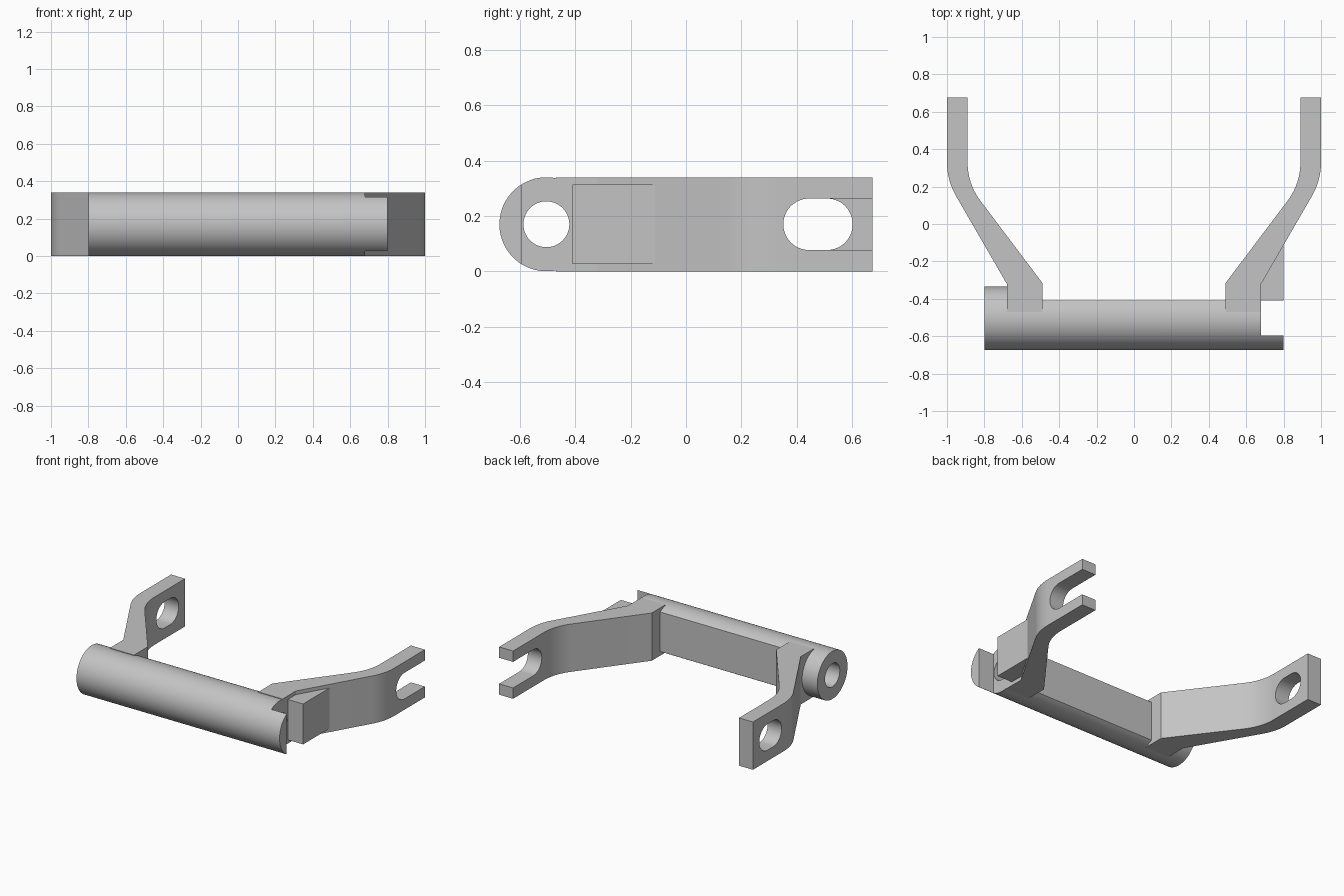
import bpy
import bmesh
from math import sin, cos, pi, radians
from mathutils import Vector

cube = bpy.data.objects.get("Cube")
if cube:
    bpy.data.objects.remove(cube, do_unlink=True)

H = 0.34            # full height
MID = H / 2
BAR_Y = -0.505      # bar axis
BORE_R = 0.083
SLOT_R = 0.093

steel = bpy.data.materials.new("grey_metal")
steel.use_nodes = True
steel.diffuse_color = (0.55, 0.55, 0.55, 1)
steel.node_tree.nodes["Principled BSDF"].inputs["Base Color"].default_value = (0.55, 0.55, 0.55, 1)


def prism(name, points, depth):
    """Solid swept from a planar loop of 3D points along a vector."""
    bm = bmesh.new()
    face = bm.faces.new([bm.verts.new(p) for p in points])
    moved = bmesh.ops.extrude_face_region(bm, geom=[face])["geom"]
    verts = [v for v in moved if isinstance(v, bmesh.types.BMVert)]
    bmesh.ops.translate(bm, verts=verts, vec=Vector(depth))
    bmesh.ops.recalc_face_normals(bm, faces=bm.faces)
    mesh = bpy.data.meshes.new(name)
    bm.to_mesh(mesh)
    bm.free()
    mesh.materials.append(steel)
    ob = bpy.data.objects.new(name, mesh)
    bpy.context.collection.objects.link(ob)
    return ob


def plan(name, pts, z0, z1):
    return prism(name, [(x, y, z0) for x, y in pts], (0, 0, z1 - z0))


def box(name, x0, x1, y0, y1, z0, z1):
    return plan(name, [(x0, y0), (x1, y0), (x1, y1), (x0, y1)], z0, z1)


def stadium(name, x0, x1, ya, yb, r, n=32):
    """Round-ended solid along x; a cylinder when ya equals yb."""
    pts = []
    for i in range(2 * n):
        a = -pi / 2 + pi * (i + 0.5) / n
        pts.append((x0, (yb if i < n else ya) + r * cos(a), MID + r * sin(a)))
    return prism(name, pts, (x1 - x0, 0, 0))


def combine(target, other, operation):
    mod = target.modifiers.new(operation.lower(), 'BOOLEAN')
    mod.operation = operation
    mod.solver = 'EXACT'
    mod.object = other
    bpy.context.view_layer.objects.active = target
    bpy.ops.object.modifier_apply(modifier=mod.name)
    bpy.data.objects.remove(other, do_unlink=True)


def bend(x, y, r, angle, n=10):
    """Arc that turns from straight back towards the middle."""
    return [(x - r + r * cos(a), y - r * sin(a))
            for a in (radians(angle) * i / n for i in range(n + 1))]


def arm(name, side):
    outer = bend(1.0, 0.33, 0.36, 30)
    inner = bend(0.89, 0.33, 0.343, 37)
    pts = [(0.68, -0.47), (0.68, -0.32)] + outer[::-1] + [(1.0, 0.675), (0.89, 0.675)]
    pts += inner + [(0.49, -0.315), (0.49, -0.47)]
    return plan(name, [(side * x, y) for x, y in pts], 0, H)


# Round cross bar, flattened behind and notched at the left end
bracket = stadium("yoke_bracket", -0.8, 0.8, BAR_Y, BAR_Y, MID)
combine(bracket, box("flat_cutter", -0.6, 1, -0.41, 0, -1, 1), 'DIFFERENCE')
combine(bracket, box("notch_cutter", 0.68, 1, -0.595, 0, -1, 1), 'DIFFERENCE')

# Bent arms: closed slot on the right, open fork on the left
for side, label, slot_end in ((-1, "right", 0.51), (1, "left", 1.0)):
    piece = arm(label + "_arm", side)
    x0, x1 = sorted((side * 0.7, side * 1.2))
    combine(piece, stadium("slot_cutter", x0, x1, 0.445, slot_end, SLOT_R), 'DIFFERENCE')
    combine(bracket, piece, 'UNION')

# Stop block in the angle of the left arm
block = [(0.62, -0.41), (0.8, -0.41), (0.8, -0.03), (0.62, -0.25)]
combine(bracket, plan("stop_block", block, 0.026, 0.314), 'UNION')

# Bore along the bar
combine(bracket, stadium("bore_cutter", -1.2, 1.2, BAR_Y, BAR_Y, BORE_R), 'DIFFERENCE')

# Smooth the curves, keep the machined edges crisp
bpy.ops.object.select_all(action='DESELECT')
bracket.select_set(True)
bpy.context.view_layer.objects.active = bracket
bpy.ops.object.shade_smooth_by_angle(angle=radians(25))
